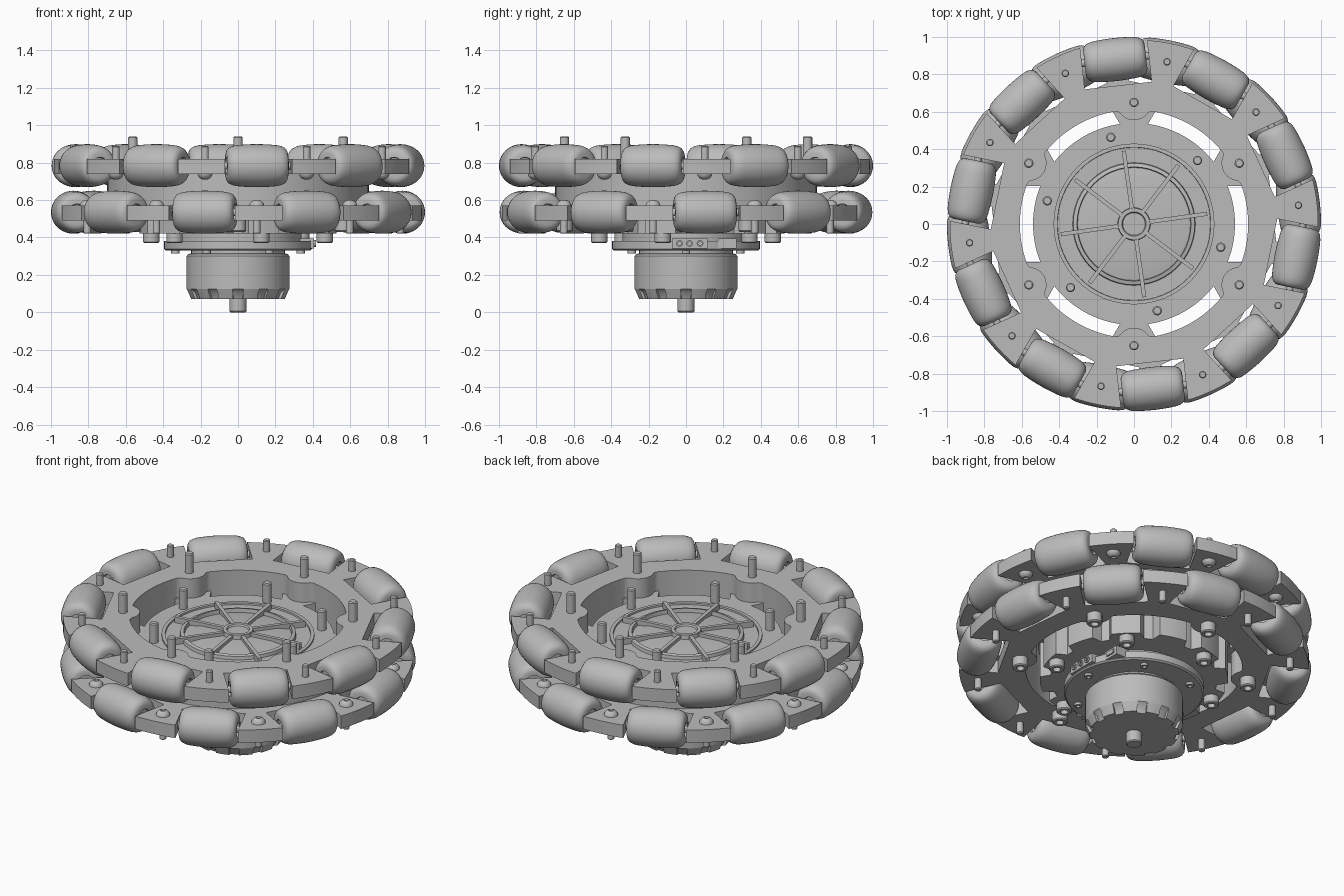
import bpy, bmesh
from math import sin, cos, pi, radians, sqrt, asin, degrees
from mathutils import Matrix, Vector

if "Cube" in bpy.data.objects:
    bpy.data.objects.remove(bpy.data.objects["Cube"])

grey = bpy.data.materials.new("plain_grey")
grey.use_nodes = True
grey.diffuse_color = (0.5, 0.5, 0.5, 1)
grey.node_tree.nodes["Principled BSDF"].inputs["Base Color"].default_value = (0.5, 0.5, 0.5, 1)


def add(name, mesh, matrix=None):
    ob = bpy.data.objects.new(name, mesh)
    bpy.context.scene.collection.objects.link(ob)
    if matrix is not None:
        ob.matrix_world = matrix
    return ob


def finish(bm, name):
    bmesh.ops.remove_doubles(bm, verts=bm.verts, dist=1e-5)
    bmesh.ops.recalc_face_normals(bm, faces=bm.faces)
    me = bpy.data.meshes.new(name)
    bm.to_mesh(me)
    bm.free()
    me.materials.append(grey)
    me.shade_smooth()
    me.set_sharp_from_angle(angle=radians(35))
    return me


def lathe(name, profile, steps=32):
    """Mesh turned around z from (radius, height) points."""
    bm = bmesh.new()
    vs = [bm.verts.new((r, 0, z)) for r, z in profile]
    es = [bm.edges.new(p) for p in zip(vs, vs[1:])]
    bmesh.ops.spin(bm, geom=vs + es, cent=(0, 0, 0), axis=(0, 0, 1),
                   angle=2 * pi, steps=steps, use_merge=True)
    return finish(bm, name)


def box(name, size):
    bm = bmesh.new()
    bmesh.ops.create_cube(bm, size=1)
    bmesh.ops.scale(bm, vec=size, verts=bm.verts)
    return finish(bm, name)


def plate(name, loops, z0, z1):
    """Flat plate: first loop is the outline, the rest are holes."""
    cu = bpy.data.curves.new(name, "CURVE")
    cu.dimensions, cu.fill_mode, cu.extrude = "2D", "BOTH", (z1 - z0) / 2
    for loop in loops:
        sp = cu.splines.new("POLY")
        sp.points.add(len(loop) - 1)
        for p, (x, y) in zip(sp.points, loop):
            p.co = (x, y, 0, 1)
        sp.use_cyclic_u = True
    tmp = add(name + "_outline", cu)
    dg = bpy.context.evaluated_depsgraph_get()
    me = bpy.data.meshes.new_from_object(tmp.evaluated_get(dg))
    bpy.data.objects.remove(tmp)
    bm = bmesh.new()
    bm.from_mesh(me)
    me.materials.clear()
    return add(name, finish(bm, name), Matrix.Translation((0, 0, (z0 + z1) / 2)))


def arc(r, a0, a1, n):
    return [(r * cos(radians(a0 + (a1 - a0) * i / n)),
             r * sin(radians(a0 + (a1 - a0) * i / n))) for i in range(n + 1)]


def circle(r, n=96):
    return arc(r, 0, 360, n)[:-1]


def spun(angle, r=0, z=0):
    """Placement at an angle around the wheel, local x pointing outward."""
    return Matrix.Rotation(radians(angle), 4, "Z") @ Matrix.Translation((r, 0, z))


def scalloped():
    """Opening with six round lobes around the long bolts."""
    pts = []
    for i in range(240):
        a = i * 1.5
        d = radians((a % 60) - 30)
        r, q = 0.61, 0.095 ** 2 - (0.65 * sin(d)) ** 2
        if q > 0:
            r = min(r, 0.65 * cos(d) - sqrt(q))
        pts.append((r * cos(radians(a)), r * sin(radians(a))))
    return pts


def wheel_outline(first):
    """Rim with ten rectangular roller pockets."""
    half, rim, inner = 0.18, 0.985, 0.745
    edge = degrees(asin(half / rim))
    pts = []
    for k in range(10):
        a = first + 36 * k
        c, s = cos(radians(a)), sin(radians(a))
        pts += [(inner * c - t * s, inner * s + t * c) for t in (-half, half)]
        pts += arc(rim, a + edge, a + 36 - edge, 8)
    return pts


# Roller barrel, following the wheel circle, with cupped ends
half_side = [(sqrt(1 - u * u) - 0.885, u) for u in (0, 0.03, 0.06, 0.09, 0.115)]
half_side += [(0.103, 0.135), (0.095, 0.151), (0.082, 0.161), (0.068, 0.165),
              (0.045, 0.165), (0.042, 0.15), (0.02, 0.15), (0.02, 0.185), (0, 0.185)]
roller = lathe("roller", [(r, -u) for r, u in reversed(half_side[1:])] + half_side, 40)
tangent = Matrix.Rotation(pi / 2, 4, "X")

# Small screw: round head under the plate, threaded end above
screw = lathe("plate_screw", [(0, -0.06), (0.012, -0.06), (0.015, -0.069), (0.028, -0.063),
                              (0.038, -0.05), (0.04, -0.04), (0.02, -0.04), (0.02, 0.105),
                              (0.015, 0.11), (0, 0.11)], 20)

# Two wheel plates with their rollers and screws
for row, z, first, flip in (("upper", 0.78, 96.5, 0), ("lower", 0.53, 78.5, pi)):
    plate(row + "_plate", [wheel_outline(first), scalloped()], z - 0.04, z + 0.04)
    for k in range(10):
        a = first + 36 * k
        zr = z + (0.004 if row == "upper" else 0.005)
        add(row + "_roller", roller, spun(a, 0.885, zr) @ tangent)
        add(row + "_screw", screw, spun(a + 18, 0.885, z) @ Matrix.Rotation(flip, 4, "X"))

# Spacer between the plates
plate("spacer_ring", [circle(0.7), scalloped()], 0.57, 0.74)

# Hub floor with six windows
windows = [arc(0.62, a - 19, a + 19, 14) + arc(0.54, a + 22, a - 22, 14)
           for a in range(0, 360, 60)]
plate("hub_floor", [circle(0.66), circle(0.3)] + windows, 0.64, 0.70)

# Notched hub ring below the floor
notched = []
for k in range(12):
    a = 30 * k + 15
    notched += arc(0.53, a - 9, a + 9, 6) + arc(0.47, a + 12, a + 18, 3)
plate("hub_ring", [notched, circle(0.39)], 0.42, 0.65)


# Socket-head bolts
def bolt(name, z0, z1, head):
    return lathe(name, [(0, z0 + 0.03), (0.022, z0 + 0.03), (0.022, z0), (0.038, z0),
                        (0.044, z0 + 0.006), (0.044, z0 + head), (0.025, z0 + head),
                        (0.025, z1 - 0.006), (0.019, z1), (0, z1)], 20)


long_bolt = bolt("rim_bolt", 0.43, 0.94, 0.06)
hub_bolt = bolt("hub_bolt", 0.37, 0.82, 0.05)
for k in range(6):
    add("rim_bolt", long_bolt, spun(30 + 60 * k, 0.65))
    add("hub_bolt", hub_bolt, spun(45 + 60 * k, 0.48))

# Gearbox body with raised rim and recessed face
add("gearbox", lathe("gearbox", [
    (0, 0.33), (0.385, 0.33), (0.395, 0.338), (0.395, 0.38), (0.34, 0.38), (0.34, 0.42),
    (0.40, 0.42), (0.40, 0.60), (0.43, 0.60), (0.43, 0.71), (0.41, 0.71), (0.405, 0.67),
    (0.32, 0.67), (0.31, 0.70), (0.22, 0.715), (0, 0.715)], 64))

# Front cover: rim, spokes and centre boss
add("cover_ring", lathe("cover_ring", [(0.30, 0.69), (0.33, 0.69), (0.325, 0.72),
                                       (0.305, 0.725), (0.30, 0.69)], 48))
add("cover_boss", lathe("cover_boss", [(0.09, 0.7), (0.085, 0.74), (0.065, 0.74),
                                       (0.06, 0.73), (0, 0.73)], 32))
spoke = box("cover_spoke", (0.32, 0.022, 0.06))
for k in range(8):
    add("cover_spoke", spoke, spun(8 + 45 * k, 0.235, 0.705))

# Small face screws on the cover and bosses under the gearbox
dot = lathe("face_screw", [(0.022, -0.03), (0.022, 0.01), (0.012, 0.012), (0.01, 0), (0, 0)], 16)
for k in range(6):
    add("face_screw", dot, spun(30 + 60 * k, 0.355, 0.67))
    add("base_screw", dot, spun(60 * k, 0.335, 0.325) @ Matrix.Rotation(pi, 4, "X"))

# Motor can, stepped neck and shaft
add("motor_can", lathe("motor_can", [
    (0.25, 0.34), (0.25, 0.315), (0.265, 0.312), (0.275, 0.30), (0.275, 0.125),
    (0.25, 0.105), (0.235, 0.07), (0, 0.07)], 64))
add("motor_shaft", lathe("motor_shaft", [(0.045, 0.08), (0.045, 0.006), (0.039, 0),
                                         (0, 0)], 24))

# Tapered teeth around the motor end
bm = bmesh.new()
outer = [arc(r, -9, 9, 4) for r in (0.236, 0.275, 0.252)]
rings = [[bm.verts.new((x, y, z)) for x, y in loop]
         for loop, z in zip((arc(0.2, -9, 9, 4), outer[0], outer[2], outer[1],
                             arc(0.2, -9, 9, 4)), (0.07, 0.07, 0.072, 0.125, 0.125))]
for lo, hi in zip(rings, rings[1:]):
    for i in range(4):
        bm.faces.new((lo[i], lo[i + 1], hi[i + 1], hi[i]))
for i in (0, 4):
    bm.faces.new([ring[i] for ring in rings])
tooth = finish(bm, "motor_tooth")
for k in range(12):
    add("motor_tooth", tooth, spun(30 * k + 15))

# Connectors on the side of the gearbox
for name, y, x, width in (("pin_connector", 0.02, 0.36, 0.19), ("socket", 0.22, 0.31, 0.10)):
    add(name, box(name, (0.09, width, 0.055)), Matrix.Translation((x, y, 0.368)))
pin = lathe("connector_pin", [(0.018, -0.01), (0.018, 0.012), (0.01, 0.012), (0.01, 0), (0, 0)], 16)
for k in range(3):
    add("connector_pin", pin, Matrix.Translation((0.405, -0.035 + 0.055 * k, 0.368))
        @ Matrix.Rotation(pi / 2, 4, "Y"))
add("socket_lip", box("socket_lip", (0.012, 0.06, 0.025)), Matrix.Translation((0.357, 0.22, 0.368)))
